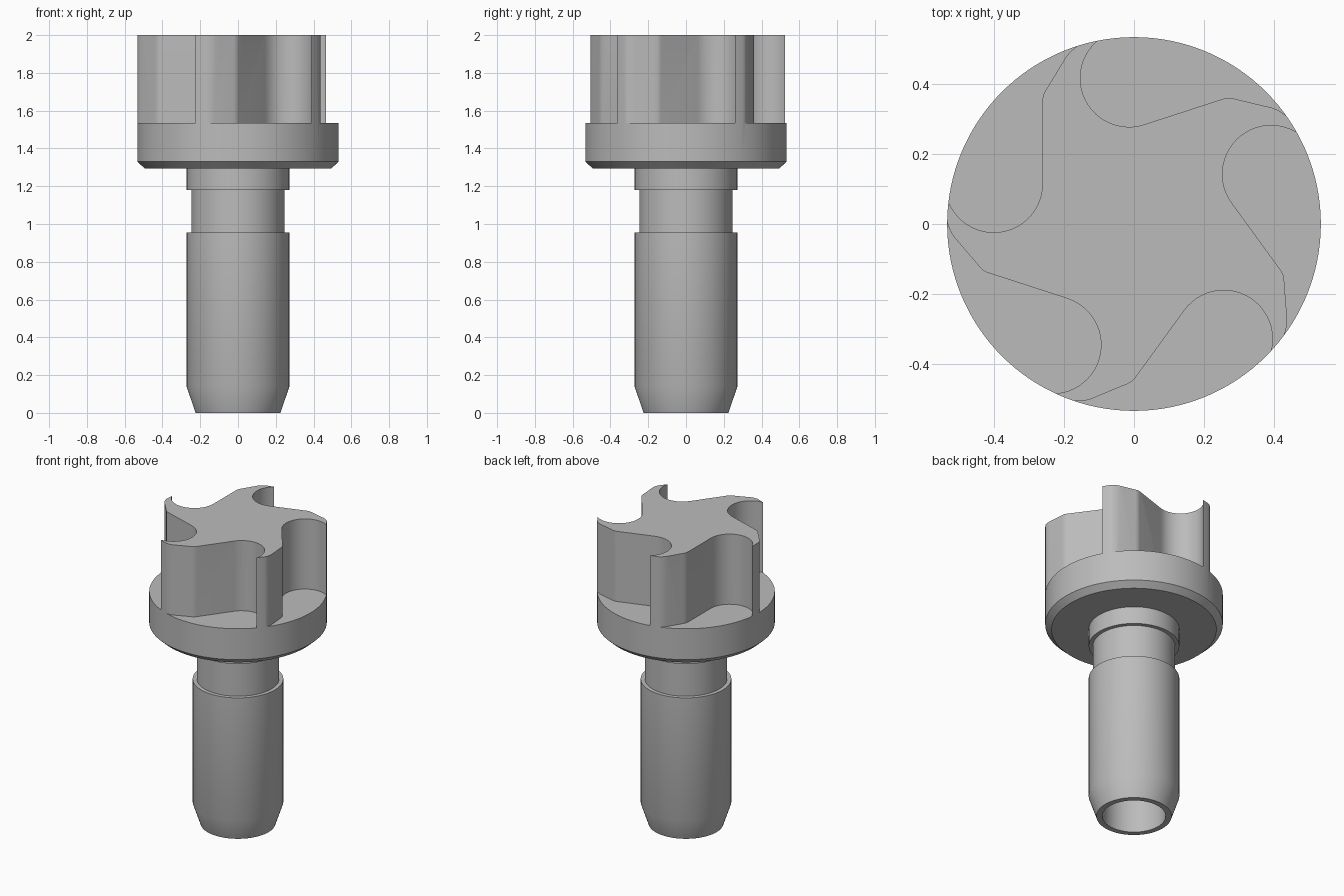
import bpy, bmesh
from math import sin, cos, pi, radians
from mathutils import Matrix, Vector

cube = bpy.data.objects.get("Cube")
if cube:
    bpy.data.objects.remove(cube)

grey = bpy.data.materials.new("plain grey")
grey.use_nodes = True
colour = (0.5, 0.5, 0.5, 1)
grey.diffuse_color = colour
grey.node_tree.nodes["Principled BSDF"].inputs["Base Color"].default_value = colour


def to_object(name, bm):
    bmesh.ops.recalc_face_normals(bm, faces=bm.faces)
    mesh = bpy.data.meshes.new(name)
    bm.to_mesh(mesh)
    bm.free()
    mesh.materials.append(grey)
    obj = bpy.data.objects.new(name, mesh)
    bpy.context.collection.objects.link(obj)
    return obj


def lathe(name, profile, steps=128):
    """Spin a profile of (radius, height) points round the z axis."""
    bm = bmesh.new()
    verts = [bm.verts.new((r, 0, z)) for r, z in profile]
    edges = [bm.edges.new(pair) for pair in zip(verts, verts[1:])]
    bmesh.ops.spin(bm, geom=verts + edges, cent=(0, 0, 0), axis=(0, 0, 1),
                   angle=2 * pi, steps=steps, use_merge=True)
    bmesh.ops.remove_doubles(bm, verts=bm.verts, dist=1e-5)
    return to_object(name, bm)


# Hollow stem, grooved neck, chamfered flange and solid head in one profile
RIM, LEDGE, TOP = 0.533, 1.535, 2.0
body = lathe("fluted_head_and_stem", [
    (0, 1.2), (0.19, 1.2), (0.19, 0), (0.225, 0), (0.272, 0.14),
    (0.272, 0.955), (0.247, 0.955), (0.247, 1.18), (0.272, 1.18),
    (0.272, 1.295), (0.495, 1.295), (RIM, 1.33), (RIM, TOP), (0, TOP)])

# Outline of one flute: round pocket, straight flank, rounded lobe tip
outline = []
for i in range(25):
    a = radians(198 + 162 * i / 24)
    outline.append((-0.400 + 0.139 * cos(a), 0.115 + 0.139 * sin(a)))
outline += [(-0.261, 0.355), (-0.259, 0.368), (-0.252, 0.382), (-0.243, 0.396),
            (-0.193, 0.478), (-0.180, 0.493), (-0.165, 0.505), (-0.148, 0.516)]
outline += [(0.75 * cos(radians(a)), 0.75 * sin(radians(a))) for a in (107, 140, 173)]

# Five flute cutters round the axis
bm = bmesh.new()
for k in range(5):
    turn = Matrix.Rotation(2 * pi * k / 5, 3, "Z")
    base = bm.faces.new([bm.verts.new(turn @ Vector((x, y, LEDGE))) for x, y in outline])
    grown = bmesh.ops.extrude_face_region(bm, geom=[base], use_keep_orig=True)
    bmesh.ops.translate(bm, vec=(0, 0, 0.6),
                        verts=[v for v in grown["geom"] if isinstance(v, bmesh.types.BMVert)])
cutter = to_object("flute_cutter", bm)
cutter.hide_render = True

# Cut the flutes, then smooth the curved walls
cut = body.modifiers.new("flutes", "BOOLEAN")
cut.operation = "DIFFERENCE"
cut.solver = "EXACT"
cut.object = cutter
bpy.ops.object.select_all(action="DESELECT")
body.select_set(True)
bpy.context.view_layer.objects.active = body
bpy.ops.object.modifier_apply(modifier=cut.name)
bpy.data.objects.remove(cutter)
bpy.ops.object.shade_smooth_by_angle(angle=radians(30))
